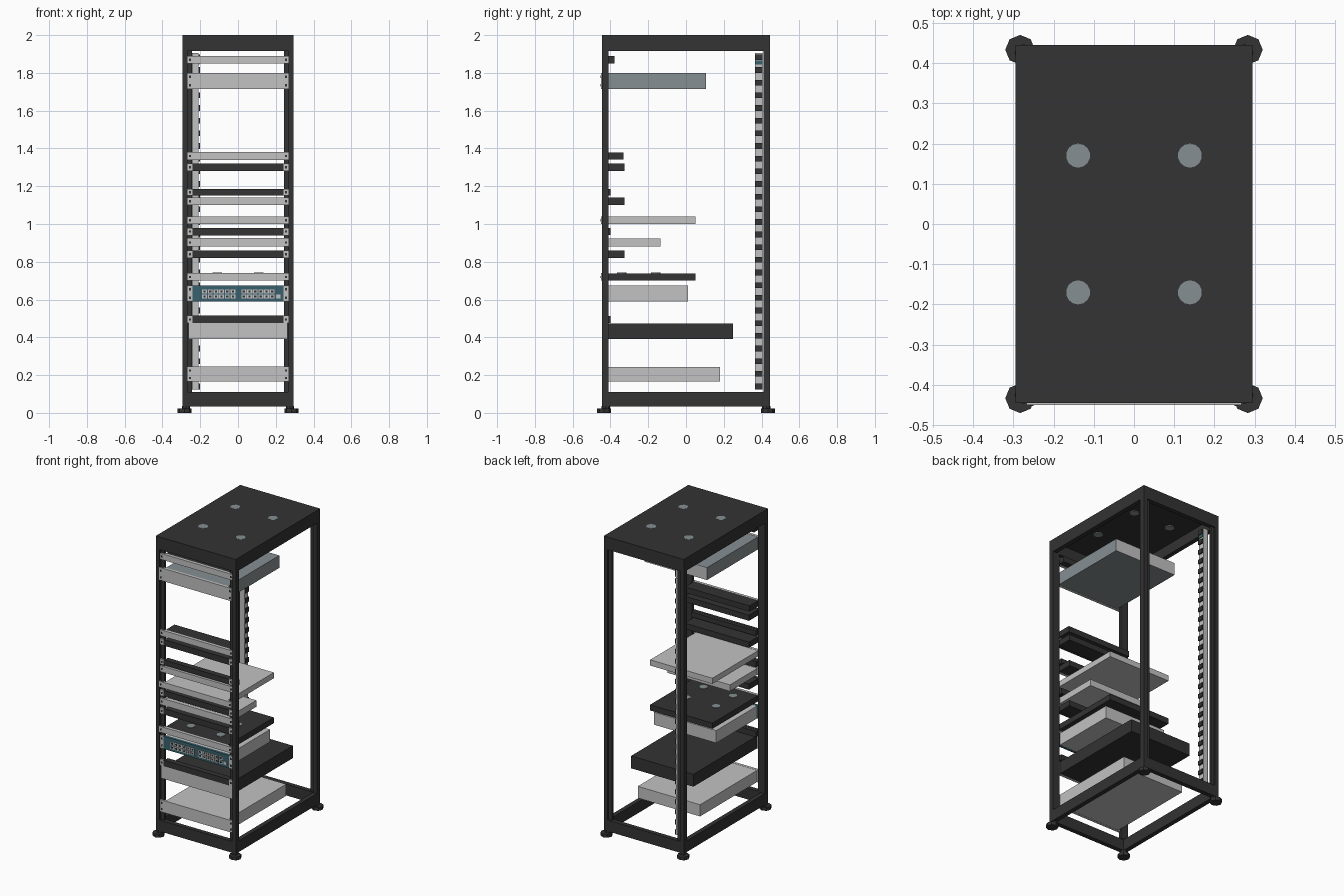
import bpy, bmesh, math
from mathutils import Matrix, Vector

if "Cube" in bpy.data.objects:
    bpy.data.objects.remove(bpy.data.objects["Cube"])


def material(name, rgb):
    m = bpy.data.materials.new(name)
    m.diffuse_color = (*rgb, 1)
    m.use_nodes = True
    m.node_tree.nodes["Principled BSDF"].inputs["Base Color"].default_value = m.diffuse_color
    return m


DARK = material("charcoal", (0.033, 0.033, 0.033))
LIGHT = material("light_grey", (0.54, 0.54, 0.54))
STEEL = material("blue_grey", (0.24, 0.275, 0.29))
TEAL = material("teal", (0.04, 0.12, 0.155))


def finish(bm, name, mats):
    me = bpy.data.meshes.new(name)
    bm.to_mesh(me)
    bm.free()
    for m in mats:
        me.materials.append(m)
    ob = bpy.data.objects.new(name, me)
    bpy.context.collection.objects.link(ob)
    return ob


def boxes(name, spans, mat):
    """One object from boxes given as (x0, x1, y0, y1, z0, z1)."""
    bm = bmesh.new()
    for x0, x1, y0, y1, z0, z1 in spans:
        mid = Vector((x0 + x1, y0 + y1, z0 + z1)) / 2
        size = (x1 - x0, y1 - y0, z1 - z0)
        bmesh.ops.create_cube(bm, size=1, matrix=Matrix.Translation(mid) @ Matrix.Diagonal((*size, 1)))
    return finish(bm, name, [mat])


def discs(name, centres, r, z0, z1, sides, mat, top_r=None):
    bm = bmesh.new()
    for x, y in centres:
        bmesh.ops.create_cone(bm, cap_ends=True, segments=sides, radius1=r,
                              radius2=r if top_r is None else top_r, depth=z1 - z0,
                              matrix=Matrix.Translation((x, y, (z0 + z1) / 2)))
    return finish(bm, name, [mat])


def mirror_x(span):
    x0, x1, *rest = span
    return [span, (-x1, -x0, *rest)]


def corners(x, y):
    return [(sx * x, sy * y) for sx in (-1, 1) for sy in (-1, 1)]


W, D = 0.295, 0.445


def ring(z0, z1, t):
    """Four beams around the outline of the cabinet."""
    side = mirror_x((W - t, W, -D, D, z0, z1))
    return side + [(-W + t, W - t, -D, -D + t, z0, z1), (-W + t, W - t, D - t, D, z0, z1)]


# Cabinet frame
boxes("base_frame", ring(0.035, 0.11, 0.03), DARK)
boxes("top_frame", ring(1.915, 1.985, 0.03), DARK)
boxes("roof_plate", [(-W, W, -D, D, 1.985, 2.0)], DARK)
discs("roof_vents", corners(0.139, 0.17), 0.03, 1.98, 2.001, 14, STEEL)

posts, rails = [], []
for y0, y1 in ((-D, -D + 0.035), (D - 0.035, D)):
    posts += mirror_x((0.268, W, y0, y1, 0.11, 1.915))
for y0, y1 in ((-0.43, -0.41), (0.42, 0.435)):
    rails += mirror_x((0.243, 0.268, y0, y1, 0.11, 1.915))
boxes("corner_posts", posts, DARK)
boxes("mounting_rails", rails, DARK)

# Levelling feet
discs("feet", corners(0.283, 0.433), 0.037, 0.0, 0.022, 8, DARK)
discs("feet_stems", corners(0.275, 0.425), 0.022, 0.022, 0.036, 8, DARK)

# Power strip at the rear left
boxes("power_strip", [(-0.24, -0.208, 0.365, 0.405, 0.125, 1.905)], LIGHT)
boxes("power_strip_back", [(-0.245, -0.24, 0.365, 0.405, 0.125, 1.905)], DARK)
boxes("power_sockets", [(-0.209, -0.2, 0.366, 0.404, z - 0.015, z + 0.015)
                        for z in [0.14 + 0.067 * i for i in range(27)]], DARK)
boxes("power_switch", [(-0.209, -0.203, 0.366, 0.404, 1.845, 1.865)], TEAL)

# Rack units: name, bottom, top, rear end, front, body, forward ears
UNITS = [
    ("storage_drawer", 0.165, 0.245, 0.18, LIGHT, LIGHT, False),
    ("battery_unit", 0.39, 0.475, 0.25, LIGHT, DARK, False),
    ("blank_panel_low", 0.475, 0.515, -0.40, DARK, DARK, False),
    ("network_switch", 0.59, 0.675, 0.01, TEAL, LIGHT, False),
    ("fan_unit", 0.70, 0.74, 0.05, LIGHT, DARK, True),
    ("cable_tray_low", 0.82, 0.86, -0.325, DARK, DARK, False),
    ("short_unit", 0.88, 0.925, -0.135, LIGHT, LIGHT, False),
    ("blank_panel_mid", 0.94, 0.98, -0.40, DARK, DARK, False),
    ("flat_unit", 1.0, 1.04, 0.05, LIGHT, LIGHT, True),
    ("patch_panel_low", 1.10, 1.14, -0.325, LIGHT, DARK, False),
    ("blank_panel_high", 1.15, 1.185, -0.40, DARK, DARK, False),
    ("cable_tray_high", 1.28, 1.32, -0.325, DARK, DARK, False),
    ("patch_panel_mid", 1.34, 1.38, -0.33, LIGHT, DARK, False),
    ("server", 1.715, 1.80, 0.105, LIGHT, STEEL, True),
    ("patch_panel_top", 1.85, 1.89, -0.378, LIGHT, DARK, False),
]
ears, screws = [], []
for name, z0, z1, rear, front, body, forward in UNITS:
    fy = -0.45 if forward else -0.44
    wide = 0.262 if name == "battery_unit" else 0.242
    half = 0.23 if rear > -0.3 else 0.238
    boxes(name + "_front", [(-wide, wide, fy, fy + 0.018, z0, z1)], front)
    boxes(name + "_body", [(-half, half, fy + 0.018, rear, z0 + 0.001, z1 - 0.001)], body)
    if wide < 0.25:
        ears += mirror_x((0.242, 0.267, fy, fy + 0.01, z0, z1))
        heights = [(z0 + z1) / 2] if z1 - z0 < 0.06 else [z0 + 0.02, z1 - 0.02]
        for z in heights:
            screws += mirror_x((0.25, 0.259, fy - 0.002, fy, z - 0.006, z + 0.006))
boxes("mounting_ears", ears, LIGHT)
boxes("ear_screws", screws, DARK)

# Rear plate of the server
boxes("server_rear_plate", [(-0.23, 0.23, 0.104, 0.107, 1.716, 1.799)], LIGHT)

# Fan openings on the fan unit
discs("fan_openings", [(x, y) for x in (-0.11, 0.11) for y in (-0.16, -0.34)],
      0.026, 0.735, 0.742, 14, STEEL)

# Ports on the network switch
ports, holes = [], []
for start in (-0.19, 0.018):
    for i in range(6):
        for z in (0.617, 0.643):
            x = start + 0.03 * i
            ports.append((x, x + 0.026, -0.443, -0.44, z - 0.011, z + 0.011))
            holes.append((x + 0.007, x + 0.019, -0.445, -0.443, z - 0.005, z + 0.005))
ports.append((0.202, 0.226, -0.443, -0.44, 0.606, 0.628))
boxes("switch_ports", ports, LIGHT)
boxes("switch_port_holes", holes, DARK)
